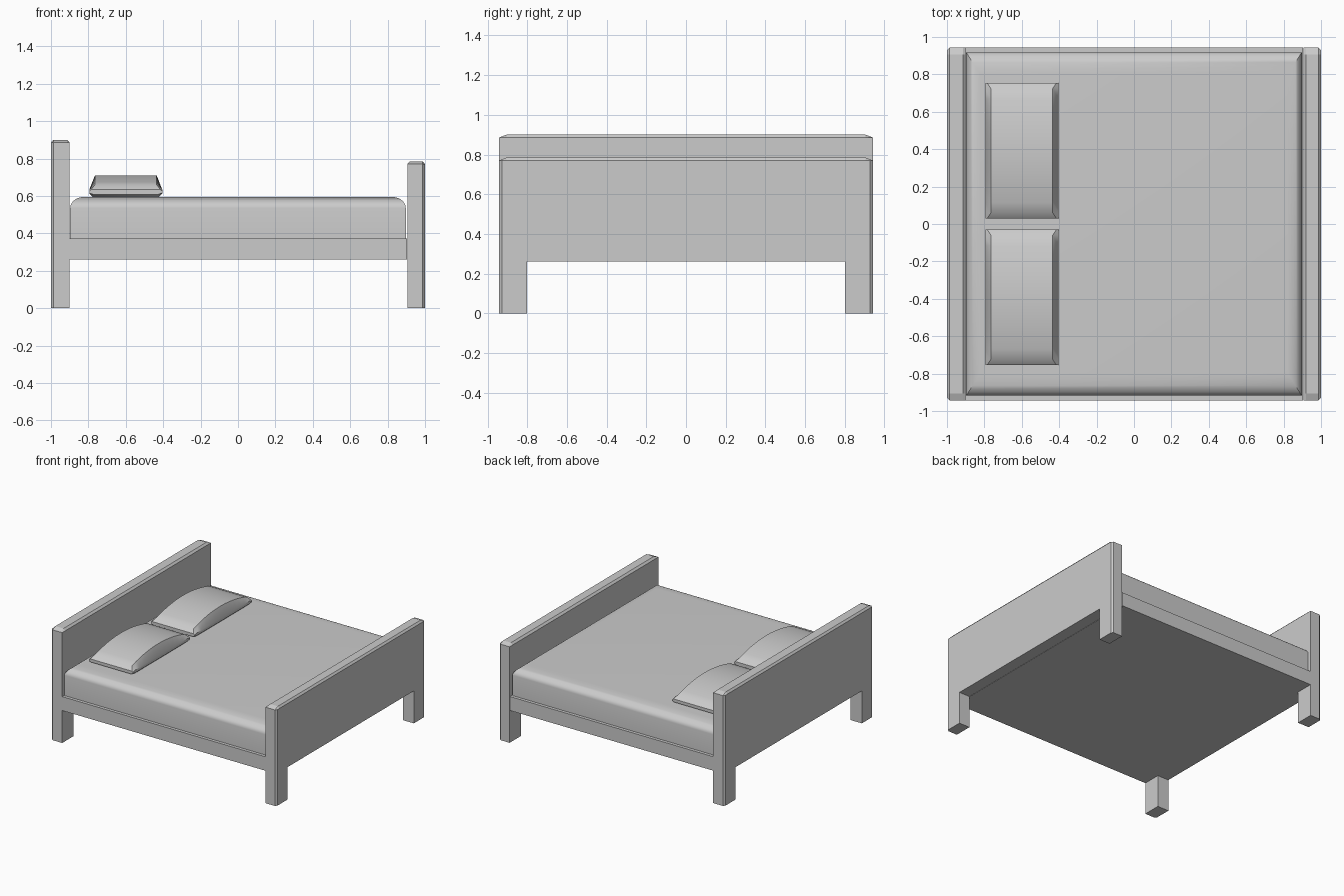
import bpy, bmesh, math

if "Cube" in bpy.data.objects:
    bpy.data.objects.remove(bpy.data.objects["Cube"])


def loft(name, sections, smooth=True):
    """Skin a row of matching closed sections and cap both ends."""
    bm = bmesh.new()
    rings = [[bm.verts.new(p) for p in s] for s in sections]
    n = len(rings[0])
    for a, b in zip(rings, rings[1:]):
        for i in range(n):
            j = (i + 1) % n
            bm.faces.new((a[i], a[j], b[j], b[i]))
    bm.faces.new(rings[0][::-1])
    bm.faces.new(rings[-1])
    bmesh.ops.remove_doubles(bm, verts=bm.verts, dist=1e-5)
    bmesh.ops.recalc_face_normals(bm, faces=bm.faces)
    me = bpy.data.meshes.new(name)
    bm.to_mesh(me)
    bm.free()
    ob = bpy.data.objects.new(name, me)
    bpy.context.collection.objects.link(ob)
    if smooth:
        bpy.ops.object.select_all(action='DESELECT')
        ob.select_set(True)
        bpy.context.view_layer.objects.active = ob
        bpy.ops.object.shade_smooth_by_angle(angle=math.radians(35))
    return ob


def rect(hx, hy, z):
    return [(-hx, -hy, z), (hx, -hy, z), (hx, hy, z), (-hx, hy, z)]


# End boards: panel and two legs in one outline, chamfered outside and on top
def board(name, side, thick, h):
    def section(d, y, top):
        half = [(0.80, 0.26), (0.80, 0), (y, 0), (y, h - 0.015), (0.905, top)]
        outline = half + [(-a, z) for a, z in half[::-1]]
        return [(side * (1 - d), a, z) for a, z in outline]
    low = h - 0.0149
    loft(name, [section(0, 0.928, low), section(0.013, 0.943, h),
                section(thick - 0.015, 0.943, h), section(thick, 0.943, low)],
         smooth=False)


board("headboard", -1, 0.10, 0.90)
board("footboard", 1, 0.095, 0.785)

# Bed base between the boards
loft("bed_base", [rect(0.903, 0.943, 0.26), rect(0.903, 0.943, 0.372)], smooth=False)

# Mattress: straight sides with rolled top edges
rings = [rect(0.897, 0.918, 0.37)]
for i in range(9):
    a = math.pi / 2 * i / 8
    k = 1 - math.cos(a)
    rings.append(rect(0.897 - 0.075 * k, 0.918 - 0.12 * k, 0.535 + 0.06 * math.sin(a)))
loft("mattress", rings)


# Pillows: arched along their length, with sides that lean inwards
def pillow(name, cy):
    cx, hx, hy, z0 = -0.60, 0.195, 0.362, 0.594

    def section(y, half):
        pts = half + [(-x, z) for x, z in half[::-1]]
        return [(cx + x, cy + y, z0 + z) for x, z in pts]
    end = [(hx - 0.02, 0.015), (hx, 0.022), (hx, 0.032), (hx - 0.01, 0.04)]
    secs = [section(-hy, end)]
    for i in range(13):
        t = -1 + i / 6
        secs.append(section(t * (hy - 0.03), [
            (hx - 0.02, 0), (hx, 0.018), (hx, 0.04),
            (hx - 0.03, 0.066 + 0.05 * (1 - t * t))]))
    secs.append(section(hy, end))
    loft(name, secs)


pillow("pillow_front", -0.392)
pillow("pillow_back", 0.392)
